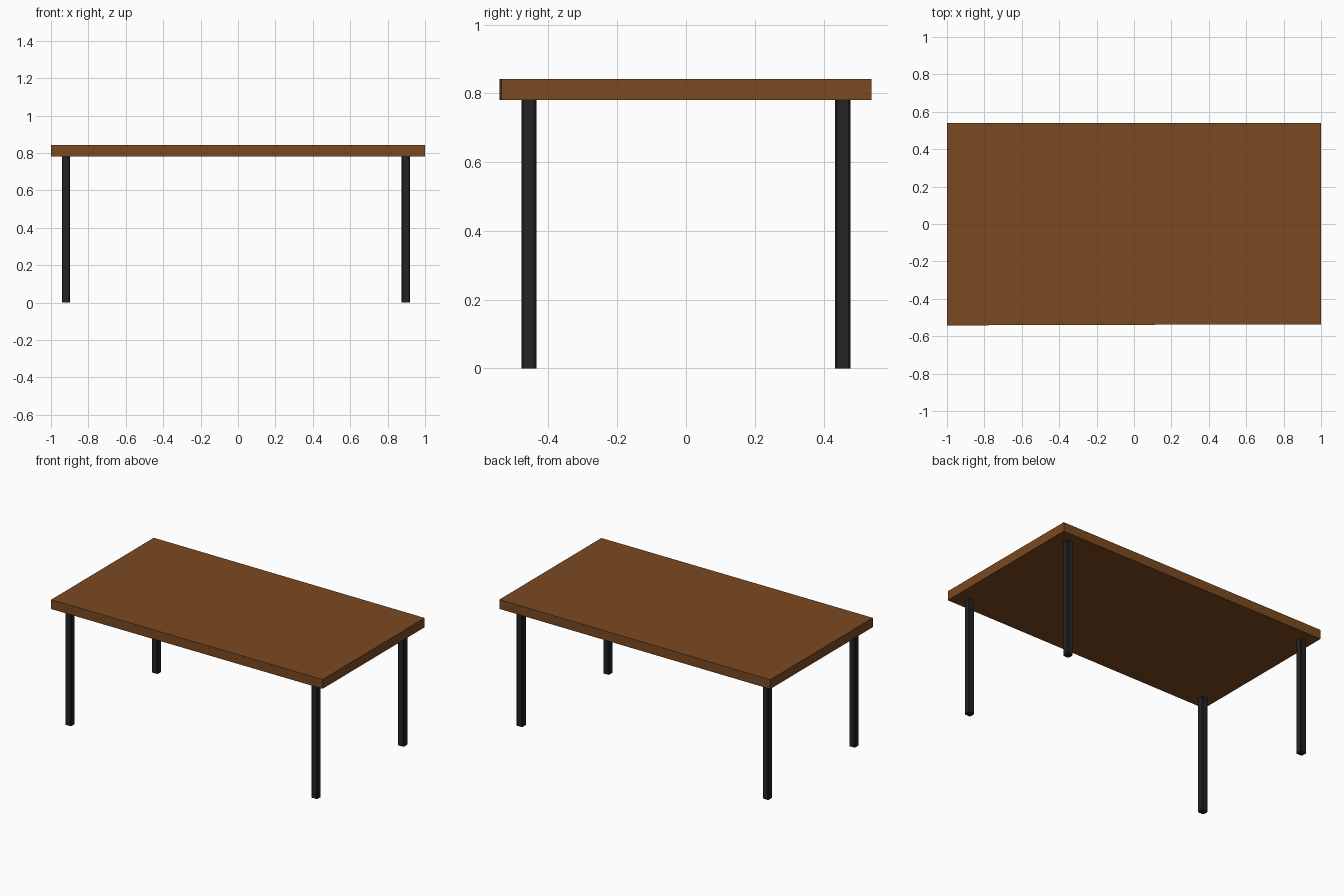
import bpy, bmesh

if "Cube" in bpy.data.objects:
    bpy.data.objects.remove(bpy.data.objects["Cube"])


def material(name, rgb):
    m = bpy.data.materials.new(name)
    m.diffuse_color = (*rgb, 1.0)
    m.use_nodes = True
    m.node_tree.nodes["Principled BSDF"].inputs["Base Color"].default_value = m.diffuse_color
    return m


wood = material("brown wood", (0.195, 0.067, 0.015))
black = material("black metal", (0.017, 0.017, 0.017))


def prism(name, outline, z0, z1, mat):
    """Upright prism from a counter-clockwise outline."""
    bm = bmesh.new()
    base = bm.faces.new([bm.verts.new((x, y, z0)) for x, y in outline])
    ext = bmesh.ops.extrude_face_region(bm, geom=[base], use_keep_orig=True)
    for v in ext["geom"]:
        if isinstance(v, bmesh.types.BMVert):
            v.co.z = z1
    bmesh.ops.recalc_face_normals(bm, faces=bm.faces)
    me = bpy.data.meshes.new(name)
    bm.to_mesh(me)
    bm.free()
    me.materials.append(mat)
    ob = bpy.data.objects.new(name, me)
    bpy.context.collection.objects.link(ob)
    return ob


# Tabletop, its front edge very slightly out of square
prism("tabletop", [(-1, -0.542), (1, -0.536), (1, 0.54), (-1, 0.54)], 0.78, 0.842, wood)

# Square legs with small chamfered corners
H, C = 0.022, 0.005
profile = [(-H + C, -H), (H - C, -H), (H, -H + C), (H, H - C),
           (H - C, H), (-H + C, H), (-H, H - C), (-H, -H + C)]
for side, cx in (("left", -0.92), ("right", 0.897)):
    for end, cy in (("front", -0.457), ("back", 0.456)):
        prism(f"{end}_{side}_leg", [(cx + x, cy + y) for x, y in profile], 0, 0.78, black)
